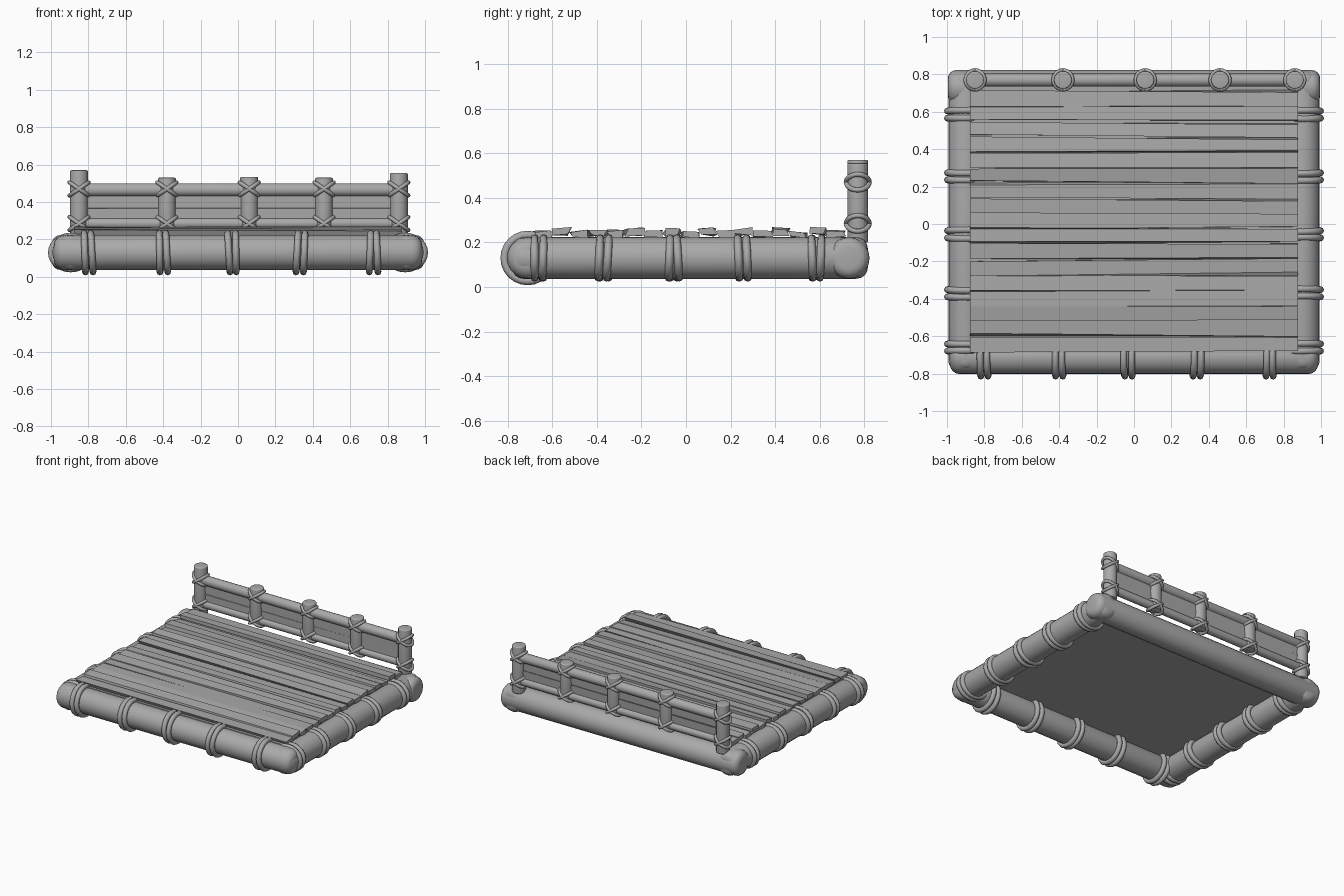
import bpy, bmesh, math, random
from mathutils import Vector, Matrix

random.seed(4)
if "Cube" in bpy.data.objects:
    bpy.data.objects.remove(bpy.data.objects["Cube"])

grey = bpy.data.materials.new("weathered grey")
grey.use_nodes = True
COLOUR = (0.4, 0.4, 0.4, 1)
grey.diffuse_color = COLOUR
grey.node_tree.nodes["Principled BSDF"].inputs["Base Color"].default_value = COLOUR


def finish(bm, name, angle=40):
    bmesh.ops.recalc_face_normals(bm, faces=bm.faces)
    mesh = bpy.data.meshes.new(name)
    bm.to_mesh(mesh)
    bm.free()
    mesh.materials.append(grey)
    ob = bpy.data.objects.new(name, mesh)
    bpy.context.collection.objects.link(ob)
    bpy.ops.object.select_all(action='DESELECT')
    ob.select_set(True)
    bpy.context.view_layer.objects.active = ob
    bpy.ops.object.shade_smooth_by_angle(angle=math.radians(angle))
    return ob


def log(name, start, end, radius, rounding, sides=20):
    """Round timber with softened ends."""
    start, end = Vector(start), Vector(end)
    length = (end - start).length
    turn = (end - start).to_track_quat('Z', 'Y')
    arc = [i * math.pi / 8 for i in range(5)]
    low = [(rounding * (1 - math.sin(a)), radius - rounding * (1 - math.cos(a)))
           for a in reversed(arc)]
    profile = low + [(length - z, r) for z, r in reversed(low)]
    # low runs from the side of the log to its end cap
    profile.sort(key=lambda p: p[0])
    bm = bmesh.new()
    rings = []
    for z, r in profile:
        rings.append([bm.verts.new(start + turn @ Vector(
            (r * math.cos(t), r * math.sin(t), z)))
            for t in (2 * math.pi * k / sides for k in range(sides))])
    for a, b in zip(rings, rings[1:]):
        for k in range(sides):
            n = (k + 1) % sides
            bm.faces.new((a[k], a[n], b[n], b[k]))
    bm.faces.new(rings[0])
    bm.faces.new(rings[-1])
    return finish(bm, name)


def rope(name, centre, axis, rx, ry, thick, tilt=Matrix()):
    """Closed rope loop around an axis, optionally tilted and oval."""
    turn = tilt.to_3x3() @ Vector(axis).to_track_quat('Z', 'Y').to_matrix()
    bm = bmesh.new()
    major, minor = 24, 8
    rings = []
    for i in range(major):
        a = 2 * math.pi * i / major
        ring = []
        for j in range(minor):
            b = 2 * math.pi * j / minor
            p = Vector(((rx + thick * math.cos(b)) * math.cos(a),
                        (ry + thick * math.cos(b)) * math.sin(a),
                        thick * math.sin(b)))
            ring.append(bm.verts.new(Vector(centre) + turn @ p))
        rings.append(ring)
    for i in range(major):
        a, b = rings[i], rings[(i + 1) % major]
        for j in range(minor):
            n = (j + 1) % minor
            bm.faces.new((a[j], b[j], b[n], a[n]))
    return finish(bm, name, 80)


def board(name, x, y0, y1, z0, z1, jitter=(0, 0)):
    """Box whose corners may wander in y and z."""
    bm = bmesh.new()
    bmesh.ops.create_cube(bm, size=1)
    for v in bm.verts:
        v.co = Vector((2 * x * v.co.x,
                       (y0 + y1) / 2 + v.co.y * (y1 - y0),
                       (z0 + z1) / 2 + v.co.z * (z1 - z0)))
        v.co.y += random.uniform(-1, 1) * jitter[0]
        v.co.z += random.uniform(-1, 1) * jitter[1]
    return finish(bm, name, 30)


# Outer frame of four heavy logs
Z, R = 0.13, 0.093
log("front_log", (-0.985, -0.71, Z), (0.985, -0.71, Z), R, 0.055)
log("back_log", (-0.995, 0.73, Z), (0.995, 0.73, Z), R, 0.045)
for side, s in (("left", 1), ("right", -1)):
    log(side + "_log", (s * 0.9, -0.78, Z), (s * 0.9, 0.815, Z), R, 0.05)

# Paired rope lashings on the front and side logs
for i, x in enumerate((-0.80, -0.40, -0.03, 0.335, 0.725)):
    for k in (-1, 1):
        lean = Matrix.Rotation(random.uniform(-0.07, 0.07), 3, 'Y')
        rope(f"front_lashing_{i}", (x + k * 0.019, -0.71, Z), (1, 0, 0),
             0.104, 0.104, 0.018, lean)
for side, s in (("left", 1), ("right", -1)):
    for i, y in enumerate((-0.66, -0.37, -0.055, 0.255, 0.585)):
        for k in (-1, 1):
            lean = Matrix.Rotation(random.uniform(-0.07, 0.07), 3, 'X')
            rope(f"{side}_lashing_{i}", (s * 0.894, y + k * 0.019, Z), (0, 1, 0),
                 0.104, 0.088, 0.018, lean)

# Deck: flat base with uneven planks on top
board("deck_base", 0.87, -0.69, 0.72, 0.195, 0.225)
count = 17
pitch = 1.39 / count
for i in range(count):
    y = -0.68 + i * pitch
    lift = 0.012 * (i % 2)
    board(f"deck_plank_{i}", 0.878, y + 0.004, y + pitch - 0.004,
          0.222 + lift, 0.25 + lift, (0.012, 0.008))

# Railing posts with crossed lashings at both rails
POST_Y = 0.77
for i, (x, top, bottom) in enumerate(((-0.85, 0.57, 0.2), (-0.38, 0.53, 0.26),
                                      (0.06, 0.535, 0.26), (0.46, 0.53, 0.26),
                                      (0.86, 0.555, 0.2))):
    log(f"rail_post_{i}", (x, POST_Y, bottom), (x, POST_Y, top), 0.048, 0.008, 14)
    for z in (0.47, 0.285):
        for s in (-1, 1):
            rope(f"post_lashing_{i}", (x, POST_Y, z), (0, 0, 1), 0.062, 0.052,
                 0.011, Matrix.Rotation(s * 0.6, 3, 'Y'))

# Rails and the thin boards between them
log("top_rail", (-0.87, POST_Y, 0.465), (0.89, POST_Y, 0.465), 0.036, 0.008, 14)
log("lower_rail", (-0.87, POST_Y, 0.285), (0.89, POST_Y, 0.285), 0.03, 0.008, 14)
for i in range(2):
    z = 0.295 + i * 0.075
    board(f"rail_board_{i}", 0.86, POST_Y - 0.012, POST_Y + 0.012, z, z + 0.075,
          (0.004, 0.006))
